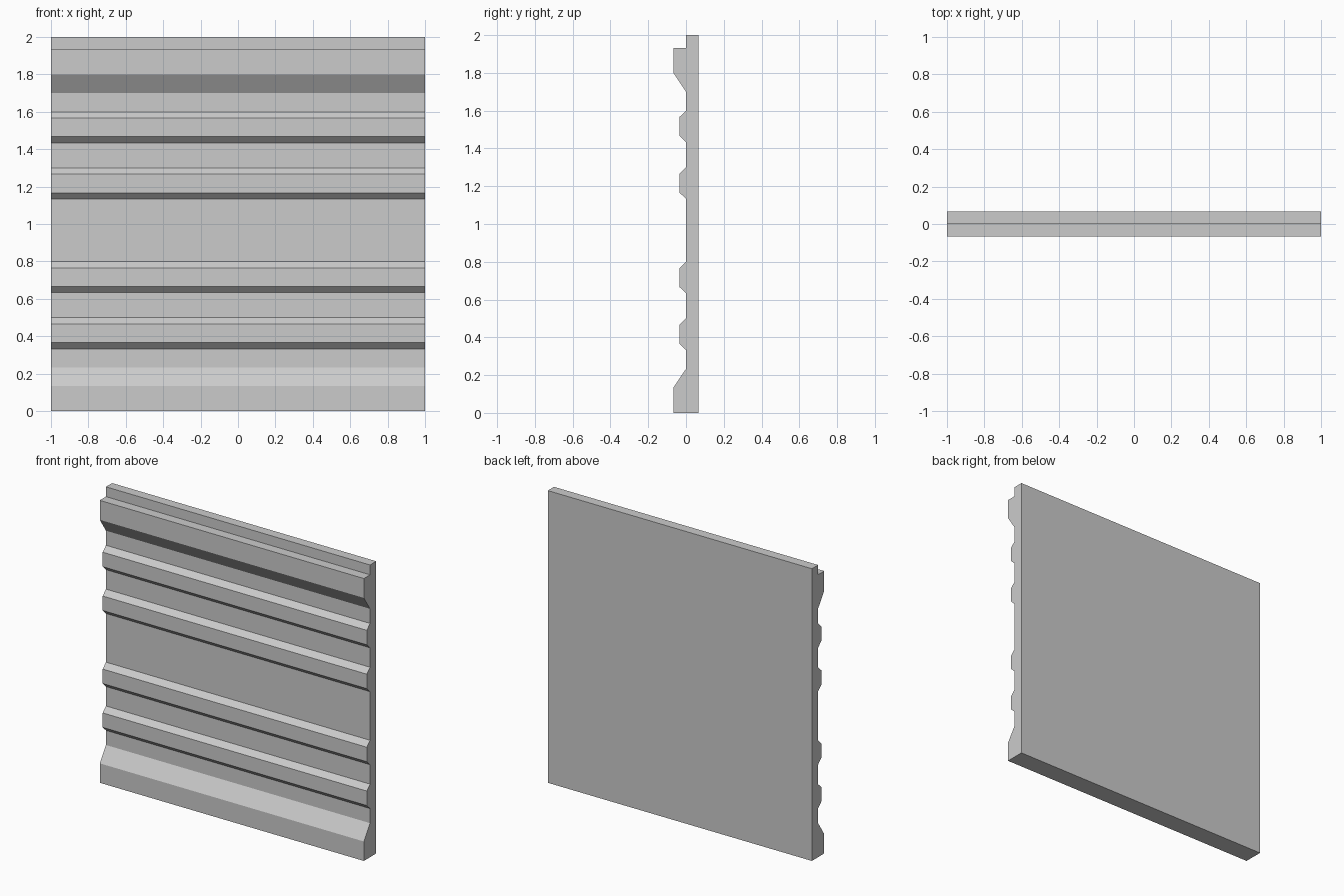
import bpy, bmesh

if "Cube" in bpy.data.objects:
    bpy.data.objects.remove(bpy.data.objects["Cube"])

HALF_WIDTH = 1.0
DEPTH = 0.067      # half of total thickness; plinth and cornice project this far
RIB = 0.035        # projection of the small ribs

# Side profile as (y, z), going up the moulded front face
profile = [(DEPTH, 0), (-DEPTH, 0), (-DEPTH, 0.133), (0, 0.233)]           # plinth
for z in (0.333, 0.633, 1.133, 1.433):                                    # ribs
    profile += [(0, z), (-RIB, z + 0.034), (-RIB, z + 0.133), (0, z + 0.167)]
profile += [(0, 1.7), (-DEPTH, 1.8), (-DEPTH, 1.933), (0, 1.933),          # cornice
            (0, 2), (DEPTH, 2)]                                           # top lip

# Sweep the profile across the width
bm = bmesh.new()
end = bm.faces.new([bm.verts.new((-HALF_WIDTH, y, z)) for y, z in profile])
swept = bmesh.ops.extrude_face_region(bm, geom=[end], use_keep_orig=True)
bmesh.ops.translate(bm, vec=(2 * HALF_WIDTH, 0, 0),
                    verts=[g for g in swept["geom"] if isinstance(g, bmesh.types.BMVert)])
bmesh.ops.recalc_face_normals(bm, faces=bm.faces)

mesh = bpy.data.meshes.new("wall_panel")
bm.to_mesh(mesh)
bm.free()
bpy.context.collection.objects.link(bpy.data.objects.new("wall_panel", mesh))
